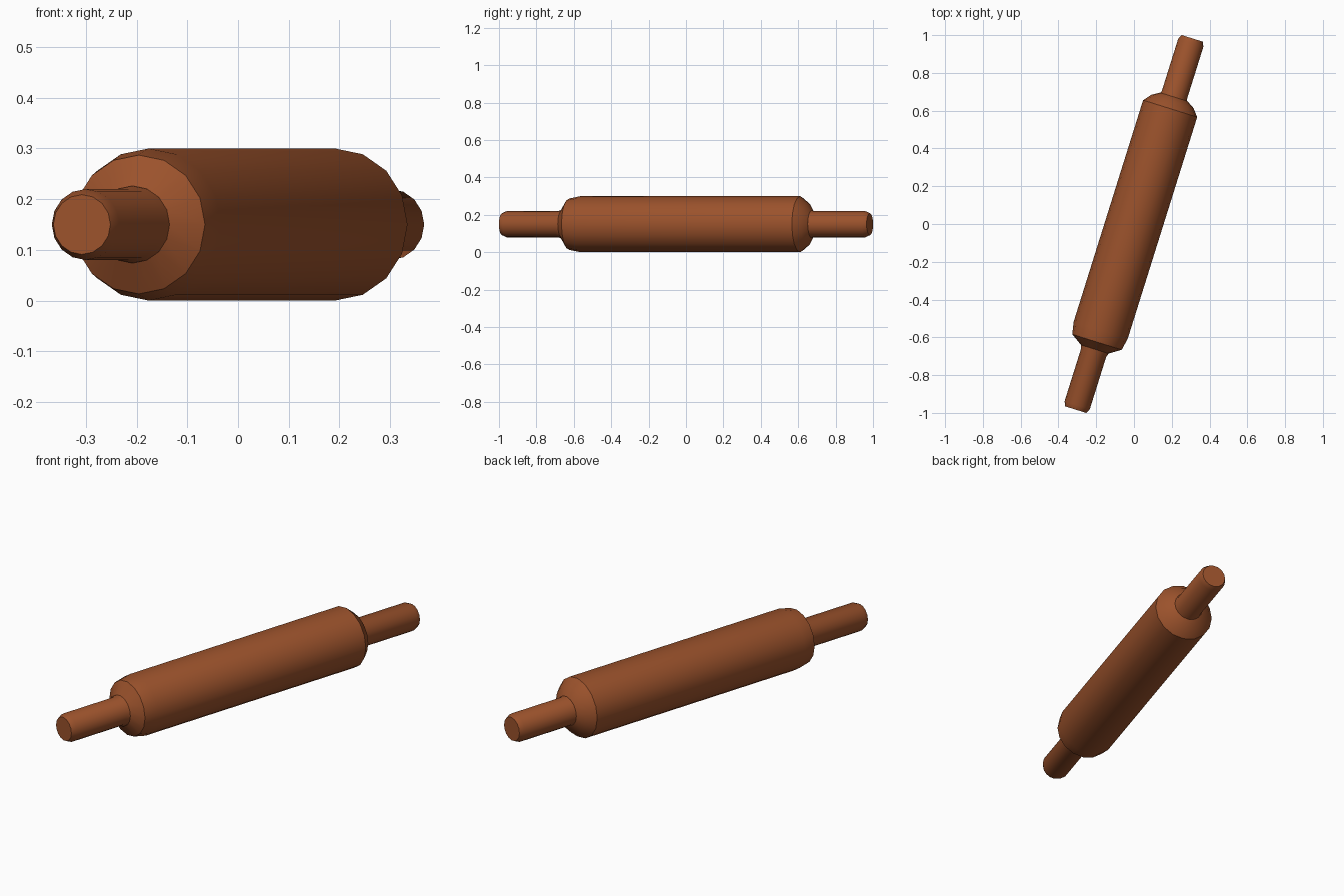
import bpy, bmesh
from math import sin, cos, pi, radians
from mathutils import Matrix

if "Cube" in bpy.data.objects:
    bpy.data.objects.remove(bpy.data.objects["Cube"])

SIDES = 16
TURN = radians(-17.4)

wood = bpy.data.materials.new("wood")
wood.diffuse_color = (0.33, 0.085, 0.025, 1)
wood.use_nodes = True
wood.node_tree.nodes["Principled BSDF"].inputs["Base Color"].default_value = wood.diffuse_color


def lathe(name, profile):
    """Turn (position, radius) points around the y axis and cap both ends."""
    bm = bmesh.new()
    rings = [[bm.verts.new((r * sin(2 * pi * i / SIDES), y, r * cos(2 * pi * i / SIDES)))
              for i in range(SIDES)] for y, r in profile]
    for a, b in zip(rings, rings[1:]):
        for i in range(SIDES):
            j = (i + 1) % SIDES
            bm.faces.new((a[i], a[j], b[j], b[i]))
    bm.faces.new(rings[0])
    bm.faces.new(rings[-1])
    bmesh.ops.recalc_face_normals(bm, faces=bm.faces)
    bm.transform(Matrix.Translation((0, 0, 0.15)) @ Matrix.Rotation(TURN, 4, 'Z'))
    mesh = bpy.data.meshes.new(name)
    bm.to_mesh(mesh)
    bm.free()
    mesh.materials.append(wood)
    obj = bpy.data.objects.new(name, mesh)
    bpy.context.collection.objects.link(obj)
    bpy.ops.object.select_all(action='DESELECT')
    obj.select_set(True)
    bpy.context.view_layer.objects.active = obj
    bpy.ops.object.shade_smooth_by_angle(angle=radians(30))


# Roller: softly rounded front shoulder, sharper back shoulder
lathe("roller", [(-0.695, 0.076), (-0.655, 0.137), (-0.59, 0.15),
                 (0.64, 0.15), (0.68, 0.117), (0.705, 0.076)])

# Handles with a slight flare at the roller and a rounded tip
handle = [(0.68, 0.077), (0.70, 0.076), (0.715, 0.07), (1.005, 0.07), (1.03, 0.059)]
for side, name in ((-1, "front_handle"), (1, "back_handle")):
    lathe(name, [(side * y, r) for y, r in handle])
